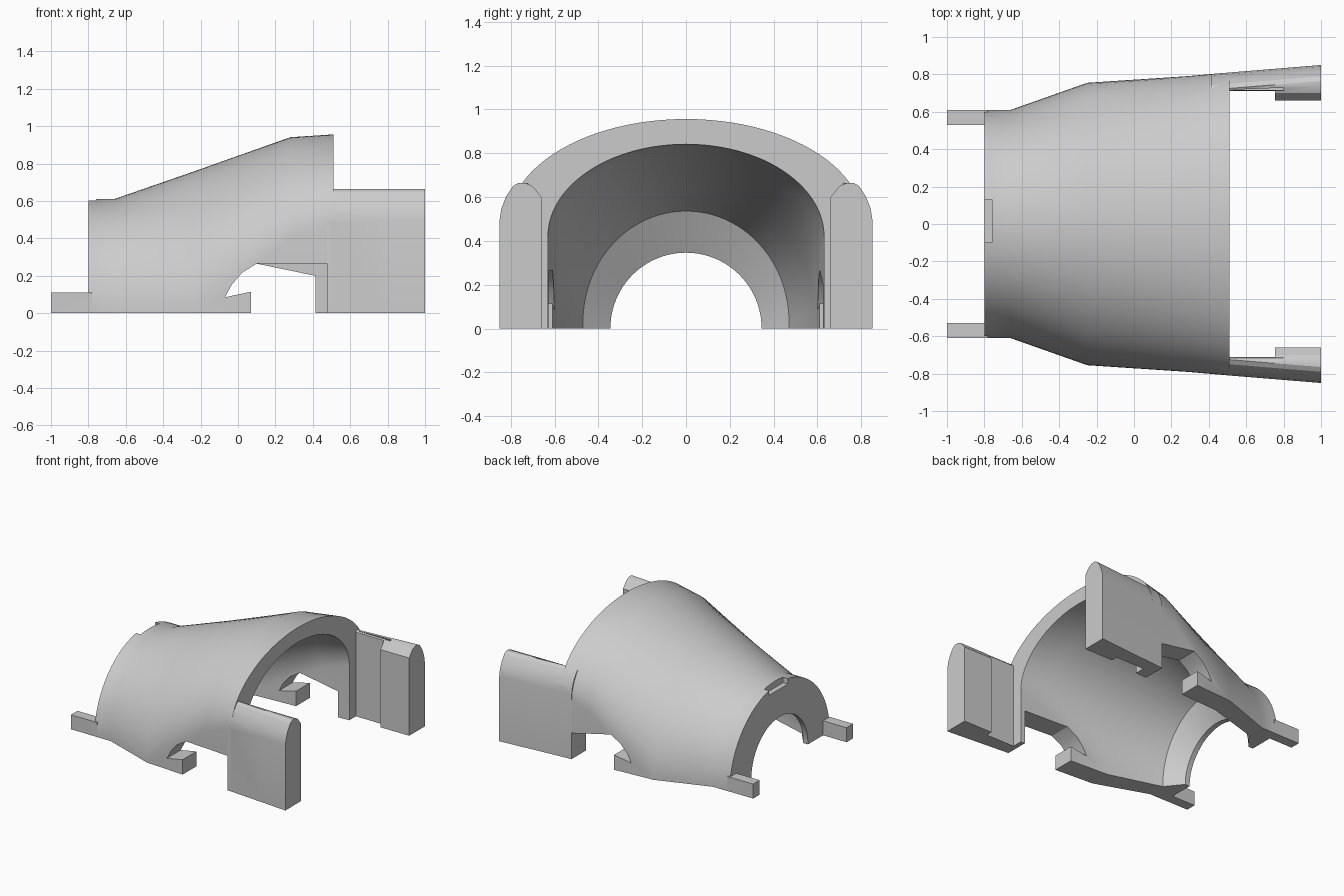
import bpy, bmesh, math

if "Cube" in bpy.data.objects:
    bpy.data.objects.remove(bpy.data.objects["Cube"])

grey = bpy.data.materials.new("light grey")
grey.diffuse_color = (0.6, 0.6, 0.6, 1)
grey.use_nodes = True
grey.node_tree.nodes["Principled BSDF"].inputs["Base Color"].default_value = grey.diffuse_color


def finish(name, bm):
    bmesh.ops.recalc_face_normals(bm, faces=bm.faces)
    me = bpy.data.meshes.new(name)
    bm.to_mesh(me)
    bm.free()
    ob = bpy.data.objects.new(name, me)
    bpy.context.collection.objects.link(ob)
    me.materials.append(grey)
    return ob


def loft(name, loops):
    """Solid joining two matching closed loops of 3D points."""
    bm = bmesh.new()
    a, b = [[bm.verts.new(p) for p in lp] for lp in loops]
    n = len(a)
    for i in range(n):
        j = (i + 1) % n
        bm.faces.new((a[i], a[j], b[j], b[i]))
    bm.faces.new(a)
    bm.faces.new(b)
    return finish(name, bm)


def box(name, x0, x1, y0, y1, z0, z1):
    ring = [(y0, z0), (y1, z0), (y1, z1), (y0, z1)]
    return loft(name, [[(x, y, z) for y, z in ring] for x in (x0, x1)])


def combine(target, tool, op):
    m = target.modifiers.new(op, 'BOOLEAN')
    m.operation, m.solver, m.object = op, 'EXACT', tool
    bpy.context.view_layer.objects.active = target
    bpy.ops.object.modifier_apply(modifier=m.name)
    bpy.data.objects.remove(tool)


# Housing shell: half-oval rings, each (half width, straight side height, top)
N = 48


def arch(x, w, c, top):
    pts = [(x, w, 0)]
    for i in range(N + 1):
        t = math.pi * i / N
        pts.append((x, w * math.cos(t), c + (top - c) * math.sin(t) + 0.001))
    return pts + [(x, -w, 0)]


stations = [
    (-0.80, (0.61, 0, 0.61), (0.345, 0, 0.345)),
    (-0.76, (0.61, 0, 0.61), (0.345, 0, 0.345)),
    (-0.66, (0.61, 0, 0.61), (0.47, 0.03, 0.535)),
    (-0.25, (0.755, 0, 0.752), (0.59, 0.05, 0.66)),
    (0.28, (0.79, 0.40, 0.94), (0.62, 0.34, 0.82)),
    (0.51, (0.81, 0.48, 0.955), (0.63, 0.42, 0.84)),
]
bm = bmesh.new()
rings = [[[bm.verts.new(p) for p in arch(x, *s)] for s in (o, i)]
         for x, o, i in stations]
last = N + 2
for (o1, i1), (o2, i2) in zip(rings, rings[1:]):
    for k in range(last):
        bm.faces.new((o1[k], o1[k + 1], o2[k + 1], o2[k]))
        bm.faces.new((i1[k], i2[k], i2[k + 1], i1[k + 1]))
    for k in (0, last):
        bm.faces.new((o1[k], o2[k], i2[k], i1[k]))
for o, i in (rings[0], rings[-1]):
    for k in range(last):
        bm.faces.new((o[k], o[k + 1], i[k + 1], i[k]))
housing = finish("housing", bm)

# Arched side windows with a small foot left below the curved end
curve = [(0.07, -0.1), (0.07, 0.115), (-0.07, 0.085), (-0.035, 0.15),
         (0.02, 0.215), (0.10, 0.265)]
windows = {-1: curve + [(0.475, 0.265), (0.475, -0.1)],
           1: curve + [(0.415, 0.20), (0.415, -0.1)]}
for s, poly in windows.items():
    cut = loft("window_cutter", [[(x, s * y, z) for x, z in poly] for y in (0.3, 1.0)])
    combine(housing, cut, 'DIFFERENCE')

# Locating notch in the top of the narrow end
combine(housing, box("notch_cutter", -0.9, -0.76, -0.10, 0.13, 0.56, 0.8), 'DIFFERENCE')

# Side plates with rounded tops, thicker at the free end
for s, x0 in ((-1, 0.475), (1, 0.415)):
    def plate(x, inner):
        d = 0.04 * (1 - x) / 0.49
        top = [(0.85, 0), (0.85, 0.50), (0.842, 0.55), (0.82, 0.605),
               (0.79, 0.65), (0.765, 0.665)]
        ring = [(y - d, z) for y, z in top]
        ring += ([(0.735, 0.665), (0.70, 0.65), (0.66, 0.60), (0.66, 0)] if inner < 0.7
                 else [(0.717, 0.66), (0.714, 0.655), (0.71, 0.65), (0.71, 0)])
        return [(x, s * y, z) for y, z in ring]
    combine(housing, loft("side_plate", [plate(x0, 0.71), plate(0.80, 0.71)]), 'UNION')
    combine(housing, loft("end_pad", [plate(0.755, 0.66), plate(1.0, 0.66)]), 'UNION')

    # Prongs reaching out of the narrow end
    combine(housing, box("prong", -1.0, -0.78, s * 0.53, s * 0.609, 0, 0.112), 'UNION')

housing.select_set(True)
bpy.context.view_layer.objects.active = housing
bpy.ops.object.shade_smooth_by_angle(angle=math.radians(25))
